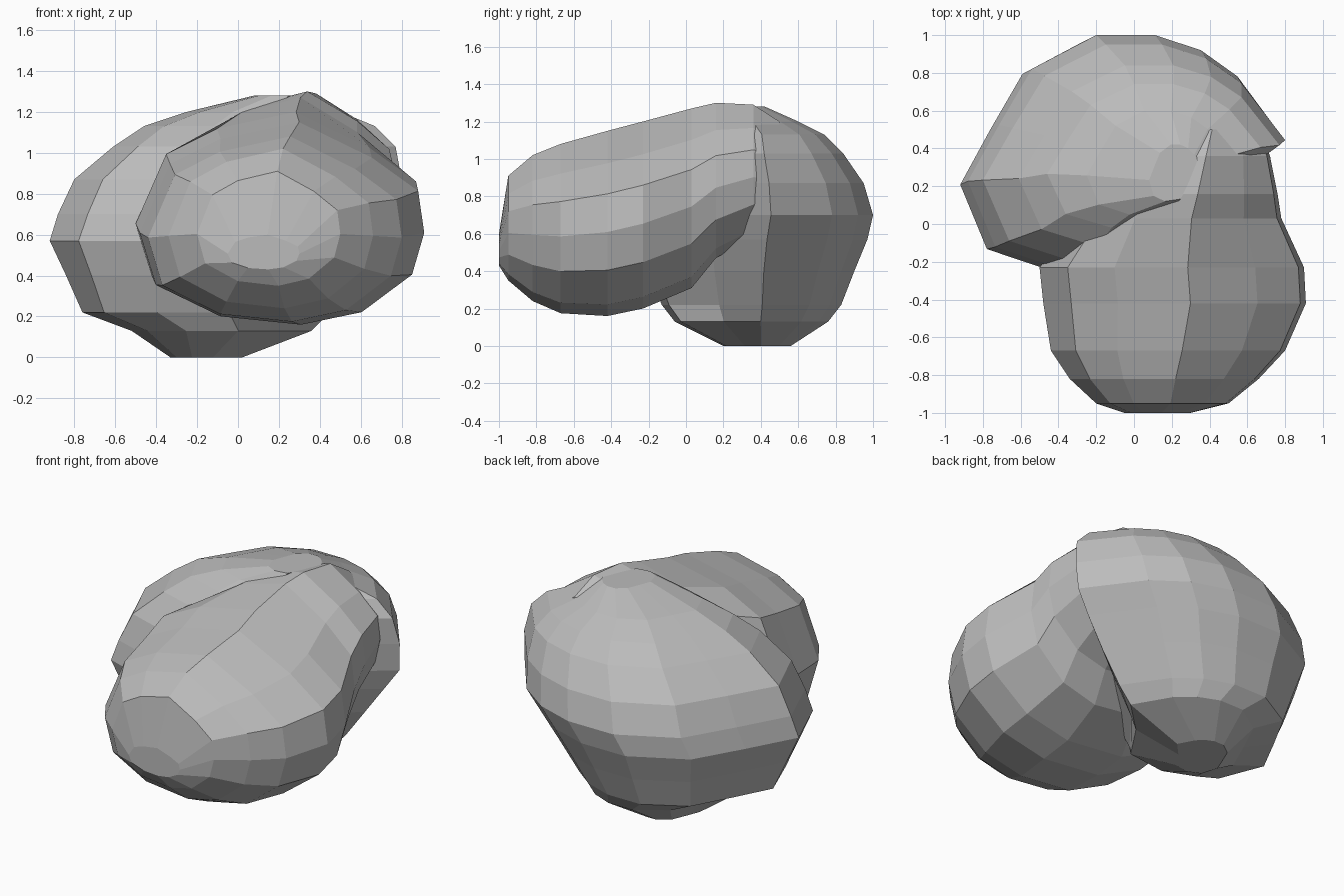
import bpy
import bmesh

cube = bpy.data.objects.get("Cube")
if cube:
    bpy.data.objects.remove(cube, do_unlink=True)

stone = bpy.data.materials.new("stone_grey")
stone.use_nodes = True
grey = (0.5, 0.5, 0.5, 1)
stone.diffuse_color = grey
stone.node_tree.nodes["Principled BSDF"].inputs["Base Color"].default_value = grey


def fit(values, low, high):
    """Rescale a list of values to run from low to high."""
    start, end = min(values), max(values)
    return [low + (v - start) * (high - low) / (end - start) for v in values]


def plan_point(u, v, height):
    return (u, v, height)


def section_point(u, v, depth):
    return (u, depth, v)


def make_lobe(name, place, outline, rings):
    """Loft one outline through rings of (station, u_min, u_max, v_min, v_max)."""
    bm = bmesh.new()
    plan_u, plan_v = zip(*outline)
    loops = []
    for station, u_min, u_max, v_min, v_max in rings:
        us = fit(plan_u, u_min, u_max)
        vs = fit(plan_v, v_min, v_max)
        loops.append([bm.verts.new(place(u, v, station)) for u, v in zip(us, vs)])
    sides = len(outline)
    for low, high in zip(loops, loops[1:]):
        for i in range(sides):
            j = (i + 1) % sides
            bm.faces.new((low[i], low[j], high[j], high[i]))
    bm.faces.new(loops[0][::-1])
    bm.faces.new(loops[-1])
    bmesh.ops.recalc_face_normals(bm, faces=bm.faces[:])
    mesh = bpy.data.meshes.new(name)
    bm.to_mesh(mesh)
    bm.free()
    mesh.materials.append(stone)
    obj = bpy.data.objects.new(name, mesh)
    bpy.context.collection.objects.link(obj)
    return obj


def merge(base, other):
    """Weld another lobe into the base and discard it."""
    mod = base.modifiers.new("union", "BOOLEAN")
    mod.operation = "UNION"
    mod.solver = "EXACT"
    mod.object = other
    bpy.context.view_layer.objects.active = base
    bpy.ops.object.modifier_apply(modifier=mod.name)
    bpy.data.objects.remove(other, do_unlink=True)


# Wide rear lobe that carries the foot of the boulder, stacked upward
rear_outline = [
    (.8, .45), (.55, .78), (.35, .92), (.1, 1), (-.22, 1), (-.57, .82),
    (-.75, .52), (-.92, .22), (-.77, -.13), (-.4, -.25), (.1, -.2), (.4, .15),
]
boulder = make_lobe("boulder", plan_point, rear_outline, [
    (0, -.33, .02, .2, .56),
    (.13, -.52, .36, -.06, .76),
    (.22, -.76, .45, -.13, .83),
    (.4, -.84, .58, -.2, .9),
    (.57, -.92, .7, -.25, .97),
    (.7, -.88, .79, -.24, 1),
    (.87, -.8, .8, -.2, .95),
    (1.03, -.61, .77, -.12, .84),
    (1.13, -.46, .67, -.02, .74),
    (1.2, -.25, .5, .05, .6),
    (1.28, .08, .36, .12, .42),
])

# Front lobe, a thick bent body running back and up into the crest
body_section = [
    (.91, .6), (.88, .8), (.65, .96), (.29, 1.13), (-.1, 1.05), (-.35, .93),
    (-.5, .6), (-.42, .35), (-.1, .2), (.3, .16), (.6, .22), (.85, .4),
]
front_lobe = make_lobe("front_lobe", section_point, body_section, [
    (-1, -.05, .3, .43, .6),
    (-.95, -.2, .5, .35, .91),
    (-.82, -.34, .66, .24, 1.02),
    (-.67, -.44, .8, .175, 1.08),
    (-.42, -.48, .91, .16, 1.15),
    (-.23, -.5, .9, .2, 1.2),
    (.03, -.3, .78, .31, 1.27),
    (.16, -.2, .76, .47, 1.3),
    (.36, -.05, .72, .58, 1.29),
    (.5, .1, .66, .65, 1.2),
])

merge(boulder, front_lobe)
